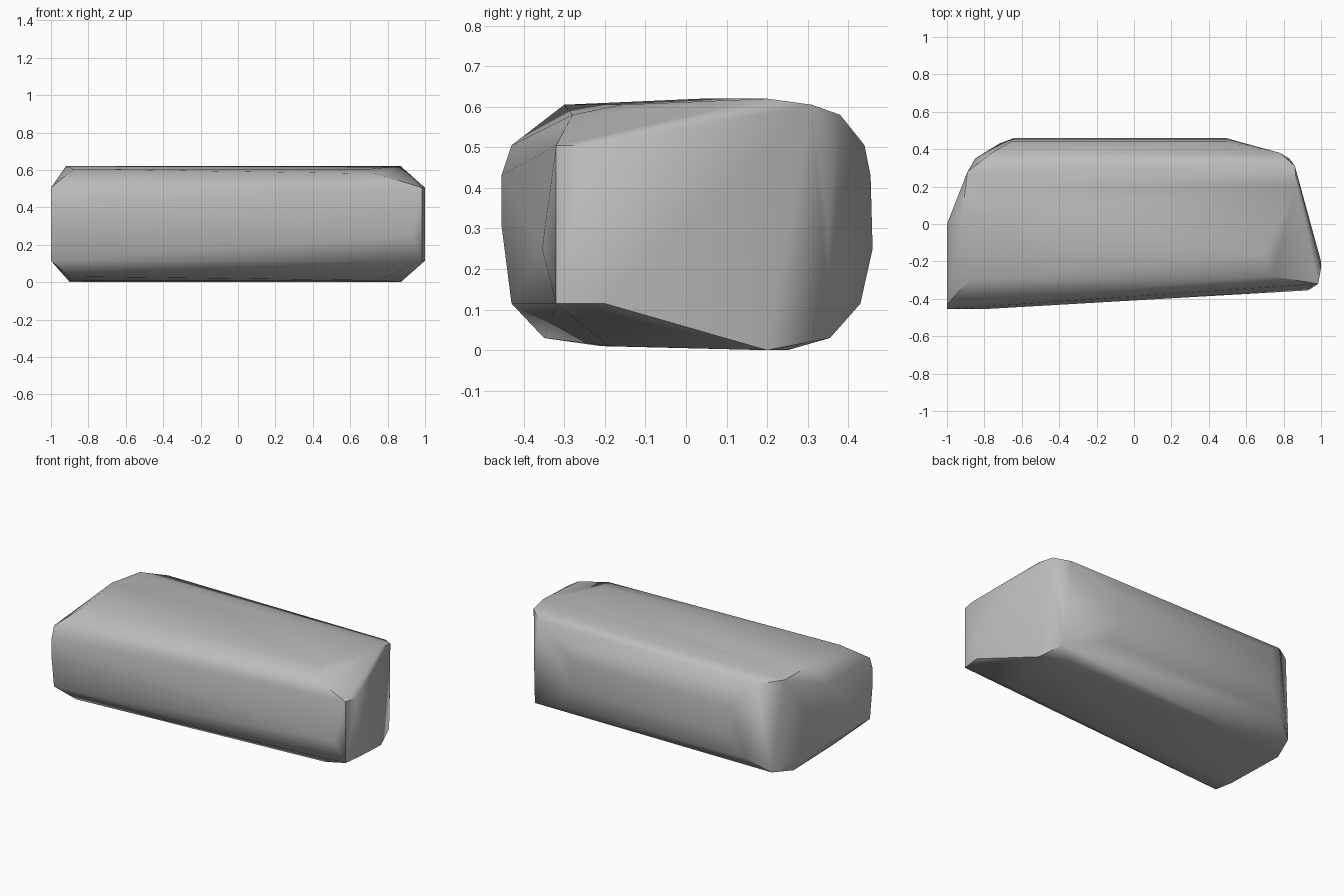
import bpy
import bmesh
import math

# Remove only the default cube
default_cube = bpy.data.objects.get("Cube")
if default_cube:
    bpy.data.objects.remove(default_cube, do_unlink=True)


def make_material(name, colour):
    material = bpy.data.materials.new(name)
    material.use_nodes = True
    material.diffuse_color = colour
    shader = material.node_tree.nodes["Principled BSDF"]
    shader.inputs["Base Color"].default_value = colour
    return material


def make_hull(name, layers, material):
    """Stack plan outlines by height and wrap them in one faceted skin."""
    bm = bmesh.new()
    for height, outline in layers:
        for x, y in outline:
            bm.verts.new((x, y, height))
    result = bmesh.ops.convex_hull(bm, input=bm.verts[:])
    loose = {item for key in ("geom_interior", "geom_unused")
             for item in result[key] if isinstance(item, bmesh.types.BMVert)}
    bmesh.ops.delete(bm, geom=list(loose), context="VERTS")
    bmesh.ops.recalc_face_normals(bm, faces=bm.faces[:])
    mesh = bpy.data.meshes.new(name)
    bm.to_mesh(mesh)
    bm.free()
    mesh.materials.append(material)
    obj = bpy.data.objects.new(name, mesh)
    bpy.context.collection.objects.link(obj)
    return obj


# Plan outlines of the stone block, from the underside to the crown
layers = [
    # underside
    (0, [(-.9, .2), (.87, .2), (-.7, .25), (.7, .25)]),
    (.01, [(-.9, -.21), (.75, -.19)]),
    (.03, [(-.9, -.35), (-.85, .35), (.82, .355)]),
    # lower shoulder
    (.115, [(-1, -.43), (.985, -.32), (1, -.2), (-1, 0), (-.72, .43), (.55, .43)]),
    # belly
    (.25, [(.93, -.355), (-.64, .46), (.49, .46)]),
    (.31, [(-1, -.455), (-.8, -.455), (.83, .35)]),
    (.43, [(-1, -.455), (-.64, .455), (.49, .455)]),
    # upper shoulder
    (.505, [(-1, -.43), (.985, -.32), (1, -.235), (-1, 0), (-.65, .44), (.5, .44)]),
    (.58, [(.74, -.28), (-.76, .38), (.78, .38)]),
    # crown
    (.605, [(-.88, -.3), (.7, -.16), (-.89, .28), (.86, .31)]),
    (.62, [(-.92, .04), (.87, .2), (-.8, .2)]),
]

stone_grey = make_material("stone grey", (.5, .5, .5, 1))
stone_block = make_hull("stone_block", layers, stone_grey)

# Soft rounded faces with the hard creases kept
bpy.ops.object.select_all(action="DESELECT")
stone_block.select_set(True)
bpy.context.view_layer.objects.active = stone_block
bpy.ops.object.shade_smooth_by_angle(angle=math.radians(40))
